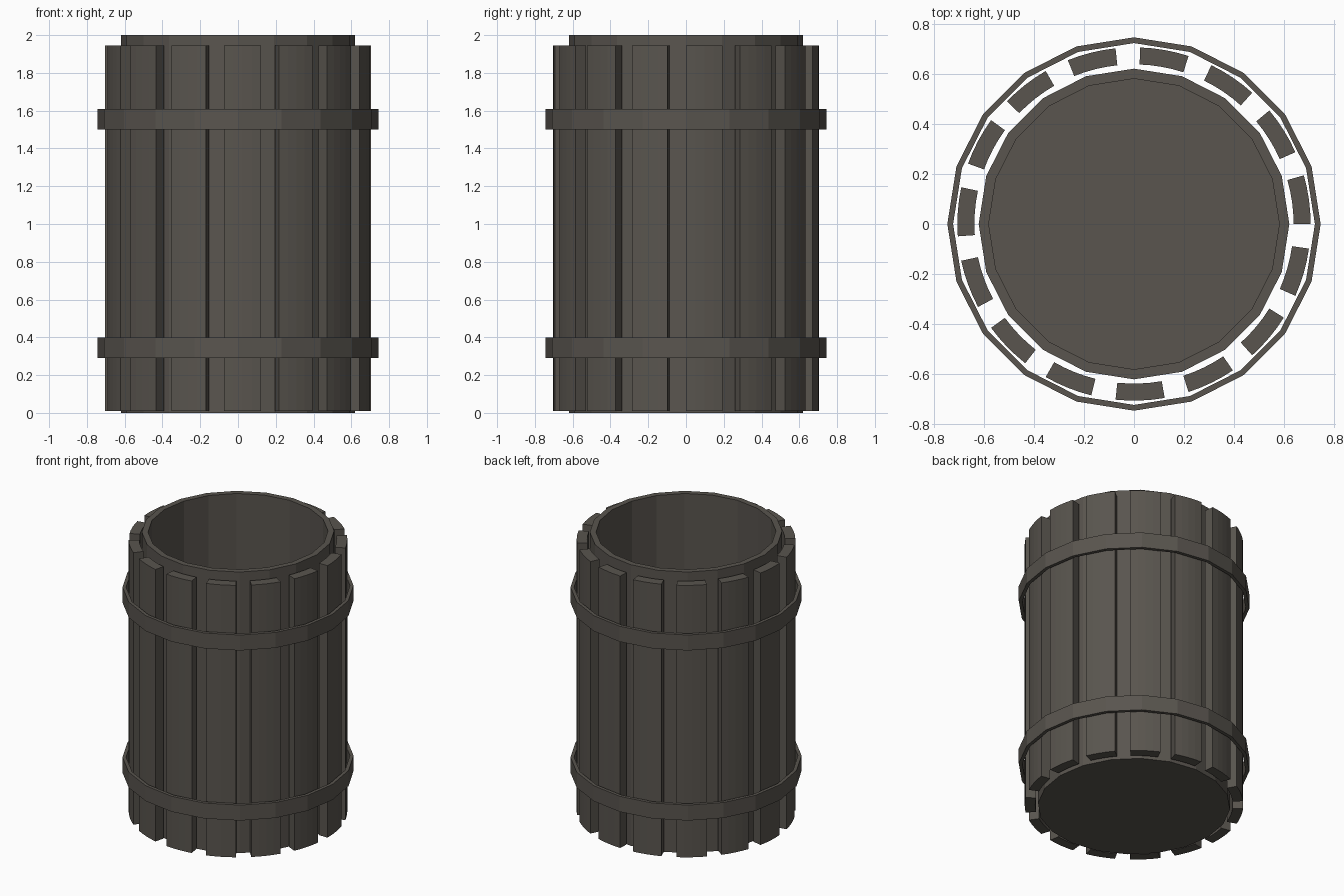
import bpy, bmesh
from math import cos, sin, radians

if "Cube" in bpy.data.objects:
    bpy.data.objects.remove(bpy.data.objects["Cube"])

mat = bpy.data.materials.new("dark_wood")
mat.diffuse_color = (0.10, 0.09, 0.077, 1)
mat.use_nodes = True
mat.node_tree.nodes["Principled BSDF"].inputs["Base Color"].default_value = mat.diffuse_color


def finish(name, bm):
    bmesh.ops.recalc_face_normals(bm, faces=bm.faces)
    me = bpy.data.meshes.new(name)
    bm.to_mesh(me)
    bm.free()
    me.materials.append(mat)
    ob = bpy.data.objects.new(name, me)
    bpy.context.collection.objects.link(ob)
    return ob


def arc(bm, r, z, angles):
    return [bm.verts.new((r * cos(radians(a)), r * sin(radians(a)), z)) for a in angles]


def bridge(bm, a, b, closed=True):
    n = len(a)
    for i in range(n if closed else n - 1):
        j = (i + 1) % n
        bm.faces.new((a[i], a[j], b[j], b[i]))


RING = [18 * i for i in range(20)]

# Inner vessel: open cup with a thin wall and floor
bm = bmesh.new()
loops = [arc(bm, r, z, RING) for r, z in ((0.62, 0), (0.62, 2), (0.58, 2), (0.58, 0.04))]
for a, b in zip(loops, loops[1:]):
    bridge(bm, a, b)
bm.faces.new(loops[0])
bm.faces.new(loops[-1])
finish("inner_vessel", bm)

# Hoops: two thin flat bands
for name, z in (("lower_hoop", 0.29), ("upper_hoop", 1.50)):
    bm = bmesh.new()
    loops = [arc(bm, r, h, RING) for r, h in
             ((0.745, z), (0.745, z + 0.11), (0.722, z + 0.11), (0.722, z))]
    for i in range(4):
        bridge(bm, loops[i], loops[(i + 1) % 4])
    finish(name, bm)

# Staves: fifteen curved planks, 16 degrees wide with 8 degree gaps
for k in range(15):
    bm = bmesh.new()
    span = [24 * k + 4 * i for i in range(5)]
    loops = [arc(bm, r, z, span) for r, z in
             ((0.705, 0.01), (0.705, 1.945), (0.637, 1.945), (0.637, 0.01))]
    for i in range(4):
        bridge(bm, loops[i], loops[(i + 1) % 4], closed=False)
    for end in (0, -1):
        bm.faces.new([l[end] for l in loops])
    finish(f"stave_{k + 1:02d}", bm)
